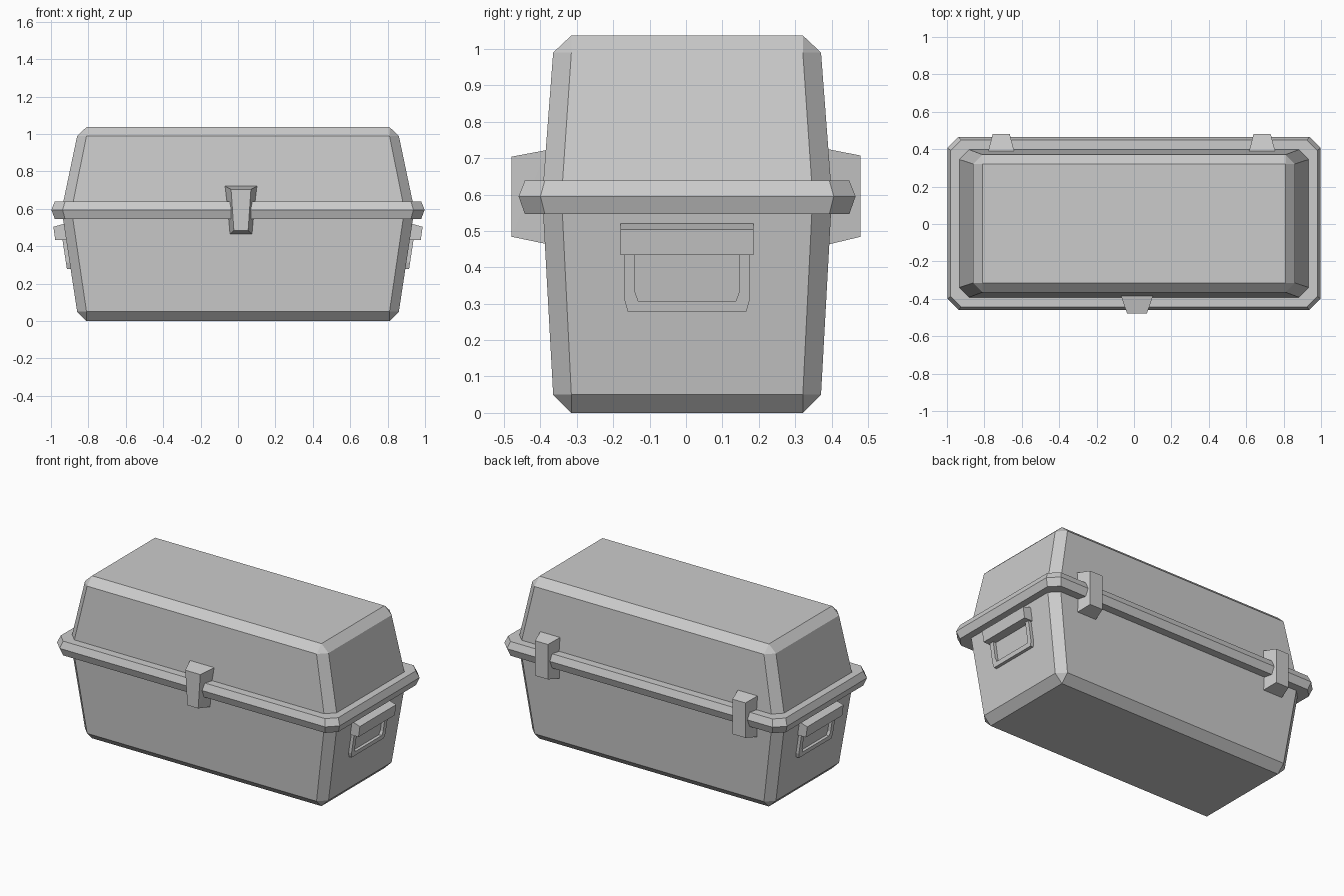
import bpy, bmesh
from mathutils import Vector

if "Cube" in bpy.data.objects:
    bpy.data.objects.remove(bpy.data.objects["Cube"])

CY = 0.003  # shared depth centre line


def finish(name, bm):
    bmesh.ops.recalc_face_normals(bm, faces=bm.faces)
    me = bpy.data.meshes.new(name)
    bm.to_mesh(me)
    bm.free()
    ob = bpy.data.objects.new(name, me)
    bpy.context.collection.objects.link(ob)
    return ob


def hull(name, pts):
    """Convex flat-faced solid around a set of points."""
    bm = bmesh.new()
    for p in pts:
        bm.verts.new(p)
    bmesh.ops.convex_hull(bm, input=bm.verts)
    bmesh.ops.dissolve_limit(bm, angle_limit=0.01, verts=bm.verts, edges=bm.edges)
    return finish(name, bm)


def ring(hx, hy, z, c=0.0):
    """Rectangle (c = 0) or corner-cut rectangle at height z."""
    corners = [(hx, hy)] if c == 0 else [(hx - c, hy), (hx, hy - c)]
    return [(sx * x, CY + sy * y, z) for x, y in corners
            for sx in (-1, 1) for sy in (-1, 1)]


# Main shells: lower body, lid and the protruding rim
hull("chest_body", ring(0.81, 0.318, 0) + ring(0.86, 0.368, 0.05, 0.05)
     + ring(0.943, 0.398, 0.595, 0.053))
hull("chest_lid", ring(0.943, 0.398, 0.595, 0.053) + ring(0.86, 0.368, 0.99, 0.05)
     + ring(0.81, 0.318, 1.037))
hull("rim", ring(0.98, 0.446, 0.547, 0.055) + ring(0.998, 0.463, 0.595, 0.06)
     + ring(0.98, 0.446, 0.638, 0.055))


def clasp(name, cx, side, back, front):
    """Tapered block; back/front are (half width top, half width bottom, y, z top, z bottom)."""
    pts = []
    for wt, wb, y, zt, zb in (back, front):
        for s in (-1, 1):
            pts += [(cx + s * wt, side * y, zt), (cx + s * wb, side * y, zb)]
    hull(name, pts)


# Front latch and two rear hinges
clasp("latch", 0.016, -1, (0.086, 0.06, 0.383, 0.722, 0.464),
      (0.053, 0.038, 0.479, 0.704, 0.484))
for name, cx in (("hinge_left", -0.71), ("hinge_right", 0.685)):
    clasp(name, cx, 1, (0.07, 0.07, 0.388, 0.725, 0.462),
          (0.046, 0.046, 0.48, 0.707, 0.484))


def handle_grip(name, side):
    """U-shaped bail lying against the sloped end wall."""
    outer = [(0.172, 0.45), (0.172, 0.31), (0.163, 0.279)]
    inner = [(0.143, 0.45), (0.143, 0.332), (0.134, 0.307)]
    bm = bmesh.new()
    rows = []
    for (oy, oz), (iy, iz) in [*zip(outer, inner)] + [*zip(outer, inner)][::-1]:
        s = -1 if len(rows) < 3 else 1
        row = []
        for y, z, lift in ((oy, oz, -0.01), (oy, oz, 0.02), (iy, iz, 0.02), (iy, iz, -0.01)):
            wall = 0.86 + 0.083 * (z - 0.05) / 0.545
            row.append(bm.verts.new((side * (wall + lift), CY + s * y, z)))
        rows.append(row)
    for a, b in zip(rows, rows[1:]):
        for i in range(4):
            j = (i + 1) % 4
            bm.faces.new((a[i], a[j], b[j], b[i]))
    bm.faces.new(rows[0])
    bm.faces.new(rows[-1])
    finish(name, bm)


# Carry handles on both ends
for label, side in (("left", -1), ("right", 1)):
    profile = [(0.915, 0.523), (0.935, 0.519), (0.987, 0.504), (0.977, 0.434), (0.905, 0.434)]
    hull("handle_mount_" + label,
         [(side * x, CY + y, z) for x, z in profile for y in (-0.183, 0.183)])
    handle_grip("handle_grip_" + label, side)
